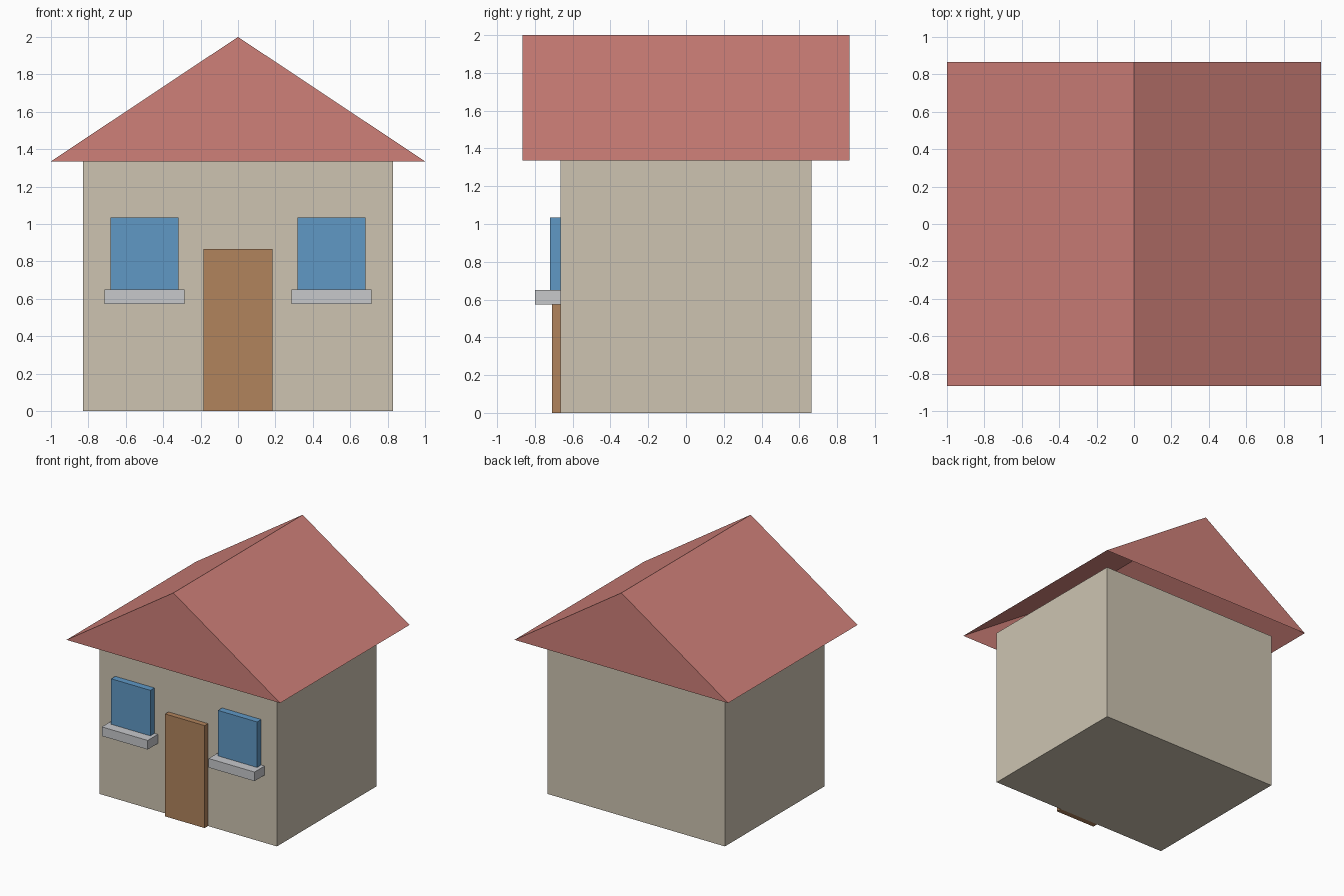
import bpy
import bmesh
from mathutils import Matrix, Vector

if "Cube" in bpy.data.objects:
    bpy.data.objects.remove(bpy.data.objects["Cube"])


def material(name, rgb):
    mat = bpy.data.materials.new(name)
    mat.diffuse_color = (*rgb, 1)
    mat.use_nodes = True
    mat.node_tree.nodes["Principled BSDF"].inputs["Base Color"].default_value = mat.diffuse_color
    return mat


cream = material("cream_wall", (0.61, 0.55, 0.44))
red = material("red_roof", (0.62, 0.215, 0.19))
blue = material("blue_glass", (0.115, 0.315, 0.56))
brown = material("brown_wood", (0.44, 0.23, 0.108))
grey = material("light_grey_stone", (0.57, 0.58, 0.60))


def add_object(name, bm, mat):
    mesh = bpy.data.meshes.new(name)
    bm.to_mesh(mesh)
    bm.free()
    mesh.materials.append(mat)
    obj = bpy.data.objects.new(name, mesh)
    bpy.context.collection.objects.link(obj)
    return obj


def box(name, x, y, z, mat):
    """Box from (min, max) ranges on each axis."""
    lo, hi = (Vector(v) for v in zip(x, y, z))
    bm = bmesh.new()
    bmesh.ops.create_cube(bm, size=1, matrix=Matrix.Translation((lo + hi) / 2)
                          @ Matrix.Diagonal((*(hi - lo), 1)))
    return add_object(name, bm, mat)


WALL = -0.665  # front wall plane

# House body
box("walls", (-0.83, 0.83), (WALL, -WALL), (0, 1.335), cream)

# Gable roof: an open shell with two slopes and two gable ends
bm = bmesh.new()
front, back = ([bm.verts.new((x, y, z)) for x, z in ((-1, 1.335), (1, 1.335), (0, 2))]
               for y in (-0.865, 0.865))
bm.faces.new(front)
bm.faces.new(back[::-1])
bm.faces.new((front[1], back[1], back[2], front[2]))
bm.faces.new((front[2], back[2], back[0], front[0]))
add_object("roof", bm, red)

# Front door
box("door", (-0.185, 0.185), (-0.71, WALL), (0, 0.867), brown)

# Window and sill on each side of the door
for side, cx in (("left", -0.5), ("right", 0.5)):
    box(side + "_window", (cx - 0.183, cx + 0.183), (-0.72, WALL), (0.65, 1.035), blue)
    box(side + "_sill", (cx - 0.215, cx + 0.215), (-0.80, WALL), (0.573, 0.65), grey)
